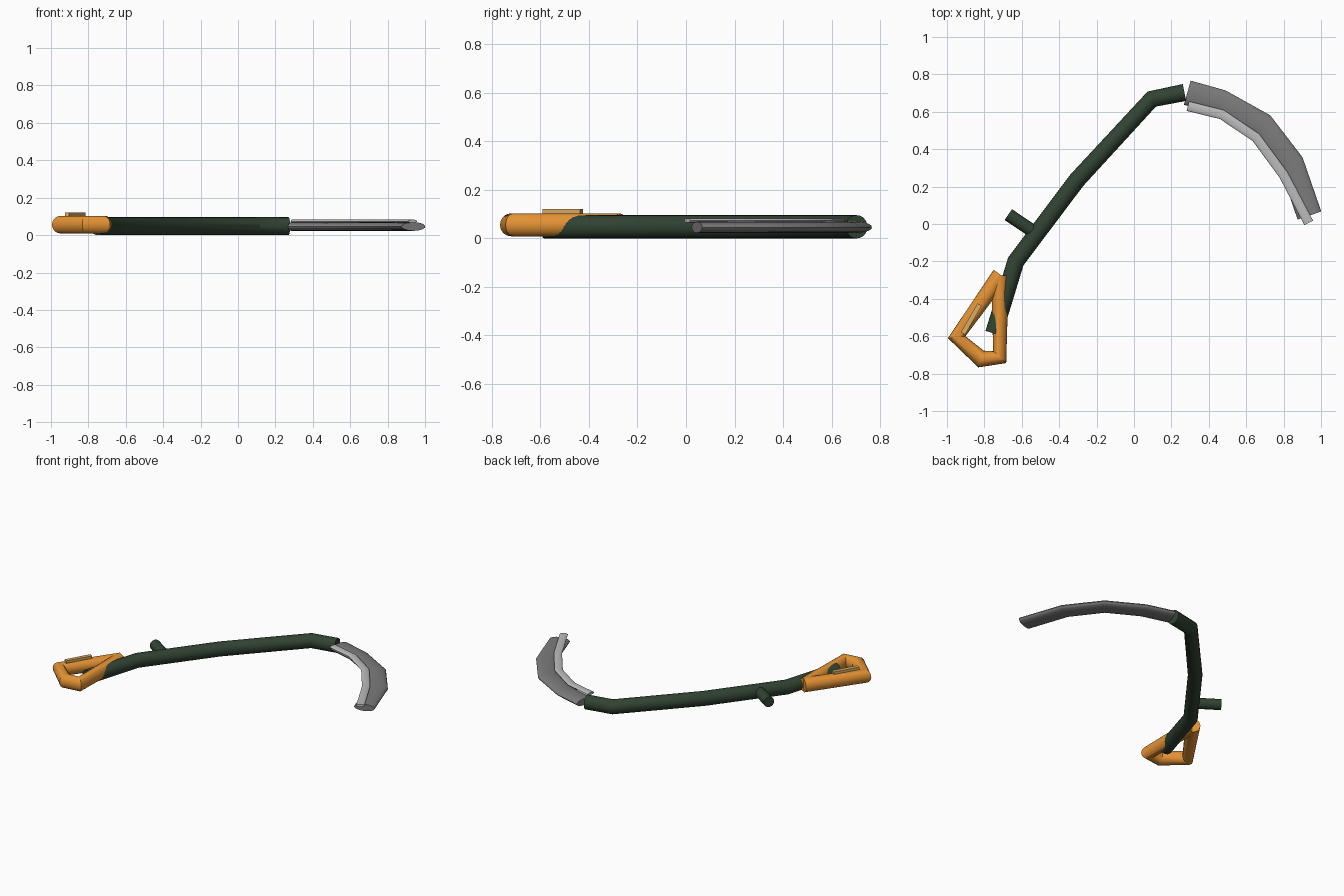
import bpy, bmesh
from math import cos, sin, pi
from mathutils import Vector

if "Cube" in bpy.data.objects:
    bpy.data.objects.remove(bpy.data.objects["Cube"])


def material(name, rgb):
    m = bpy.data.materials.new(name)
    m.diffuse_color = (*rgb, 1)
    m.use_nodes = True
    m.node_tree.nodes["Principled BSDF"].inputs["Base Color"].default_value = m.diffuse_color
    return m


green = material("dark_green", (0.03, 0.055, 0.032))
orange = material("orange", (0.78, 0.29, 0.035))
tan = material("tan", (0.72, 0.42, 0.12))
steel = material("steel", (0.2, 0.2, 0.2))
bright = material("bright_steel", (0.5, 0.5, 0.5))


def sweep(name, path, z, half_w, half_h, mat, sides=20):
    """Capped elliptical tube along a flat path at height z."""
    pts = [Vector((x, y, z)) for x, y in path]
    bm = bmesh.new()
    rings = []
    for i, p in enumerate(pts):
        d = Vector()
        if i > 0:
            d += (p - pts[i - 1]).normalized()
        if i < len(pts) - 1:
            d += (pts[i + 1] - p).normalized()
        d.normalize()
        side = Vector((-d.y, d.x, 0))
        rings.append([bm.verts.new(p + side * half_w * cos(2 * pi * k / sides)
                                   + Vector((0, 0, half_h * sin(2 * pi * k / sides))))
                      for k in range(sides)])
    for a, b in zip(rings, rings[1:]):
        for k in range(sides):
            n = (k + 1) % sides
            bm.faces.new((a[k], a[n], b[n], b[k]))
    bm.faces.new(rings[0])
    bm.faces.new(rings[-1])
    bmesh.ops.recalc_face_normals(bm, faces=bm.faces)
    me = bpy.data.meshes.new(name)
    bm.to_mesh(me)
    bm.free()
    ob = bpy.data.objects.new(name, me)
    bpy.context.collection.objects.link(ob)
    me.materials.append(mat)
    bpy.ops.object.select_all(action='DESELECT')
    ob.select_set(True)
    bpy.context.view_layer.objects.active = ob
    bpy.ops.object.shade_smooth_by_angle(angle=0.6)
    return ob


# Bent shaft and its side peg
sweep("shaft", [(-0.75, -0.585), (-0.632, -0.2), (-0.305, 0.235),
                (0.095, 0.668), (0.27, 0.703)], 0.048, 0.046, 0.048, green)
sweep("side_peg", [(-0.53, -0.045), (-0.672, 0.05)], 0.05, 0.035, 0.035, green)

# Looped grip, open at the top corner
sweep("grip_loop", [(-0.712, -0.272), (-0.948, -0.605), (-0.818, -0.722),
                    (-0.718, -0.712), (-0.717, -0.275)], 0.056, 0.047, 0.047, orange)

# Thin trigger bar on the grip
bpy.ops.mesh.primitive_cube_add(size=1, location=(-0.87, -0.508, 0.112))
bar = bpy.context.object
bar.name = "trigger_bar"
bar.scale = (0.178, 0.026, 0.018)
bar.rotation_euler.z = 1.05
bar.data.materials.append(tan)

# Curved blade and the lighter strip along its inner edge
sweep("blade", [(0.285, 0.702), (0.465, 0.652), (0.685, 0.53),
                (0.842, 0.325), (0.938, 0.045)], 0.046, 0.067, 0.023, steel)
sweep("blade_edge", [(0.288, 0.63), (0.47, 0.585), (0.652, 0.463),
                     (0.80, 0.262), (0.934, 0.006)], 0.074, 0.026, 0.009, bright)
